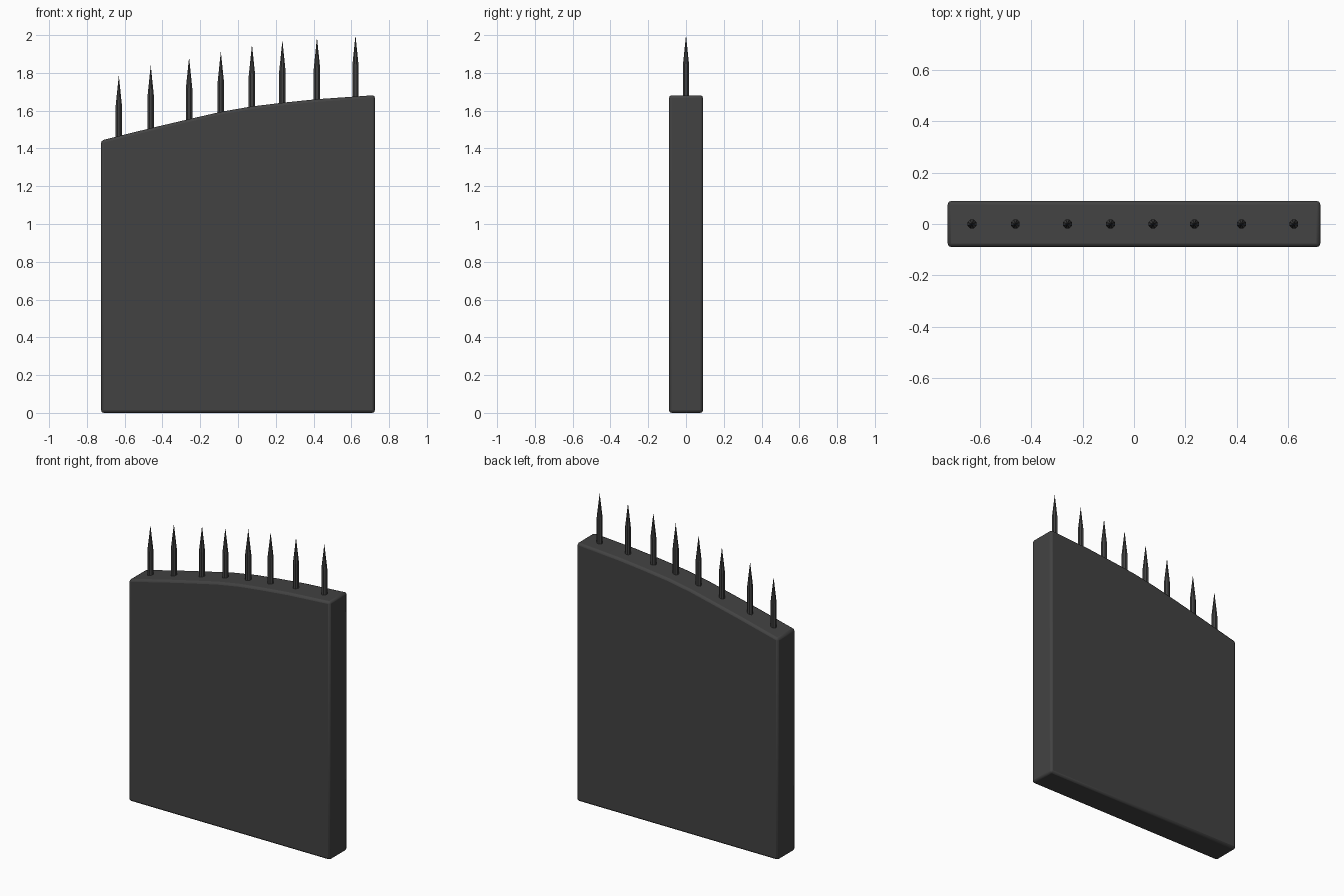
import bpy, bmesh, math

if "Cube" in bpy.data.objects:
    bpy.data.objects.remove(bpy.data.objects["Cube"])

# One dark grey for the whole model
grey = bpy.data.materials.new("dark_grey")
grey.diffuse_color = (0.055, 0.055, 0.055, 1)
grey.use_nodes = True
grey.node_tree.nodes["Principled BSDF"].inputs["Base Color"].default_value = grey.diffuse_color

# Sloping, gently curved top edge (x, z)
TOP = [(-0.725, 1.442), (-0.46, 1.508), (-0.26, 1.555), (-0.09, 1.594),
       (0.07, 1.622), (0.235, 1.642), (0.42, 1.661), (0.725, 1.682)]
HALF_DEPTH = 0.09


def finish(bm, name):
    bmesh.ops.recalc_face_normals(bm, faces=bm.faces)
    mesh = bpy.data.meshes.new(name)
    bm.to_mesh(mesh)
    bm.free()
    mesh.materials.append(grey)
    ob = bpy.data.objects.new(name, mesh)
    bpy.context.collection.objects.link(ob)
    return ob


def top_z(x):
    for (x0, z0), (x1, z1) in zip(TOP, TOP[1:]):
        if x0 <= x <= x1:
            return z0 + (z1 - z0) * (x - x0) / (x1 - x0)


# Solid panel: extruded outline with softened edges
bm = bmesh.new()
outline = [(-0.725, 0), (0.725, 0)] + TOP[::-1]
face = bm.faces.new([bm.verts.new((x, -HALF_DEPTH, z)) for x, z in outline])
ext = bmesh.ops.extrude_face_region(bm, geom=[face])
bmesh.ops.translate(bm, vec=(0, 2 * HALF_DEPTH, 0),
                    verts=[g for g in ext["geom"] if isinstance(g, bmesh.types.BMVert)])
panel = finish(bm, "gate_panel")
bev = panel.modifiers.new("soft_edges", "BEVEL")
bev.width = 0.014
bev.segments = 2
bev.limit_method = 'ANGLE'
bev.angle_limit = math.radians(40)

# Pointed spikes along the top: (x, tip height)
SPIKES = [(-0.631, 1.787), (-0.462, 1.841), (-0.259, 1.883), (-0.091, 1.914),
          (0.074, 1.951), (0.235, 1.973), (0.418, 1.988), (0.622, 2.0)]
RADIUS, POINT, SIDES = 0.0185, 0.165, 8
for i, (x, tip) in enumerate(SPIKES):
    bm = bmesh.new()
    rings = []
    for z in (top_z(x) - 0.03, tip - POINT):
        rings.append([bm.verts.new((x + RADIUS * math.cos(a), RADIUS * math.sin(a), z))
                      for a in (2 * math.pi * (k + 0.5) / SIDES for k in range(SIDES))])
    apex = bm.verts.new((x, 0, tip))
    low, high = rings
    bm.faces.new(low)
    for k in range(SIDES):
        n = (k + 1) % SIDES
        bm.faces.new((low[k], low[n], high[n], high[k]))
        bm.faces.new((high[k], high[n], apex))
    finish(bm, f"spike_{i + 1}")

# Smooth the panel's rounded edges only
bpy.context.view_layer.objects.active = panel
panel.select_set(True)
bpy.ops.object.shade_smooth_by_angle(angle=math.radians(30))
